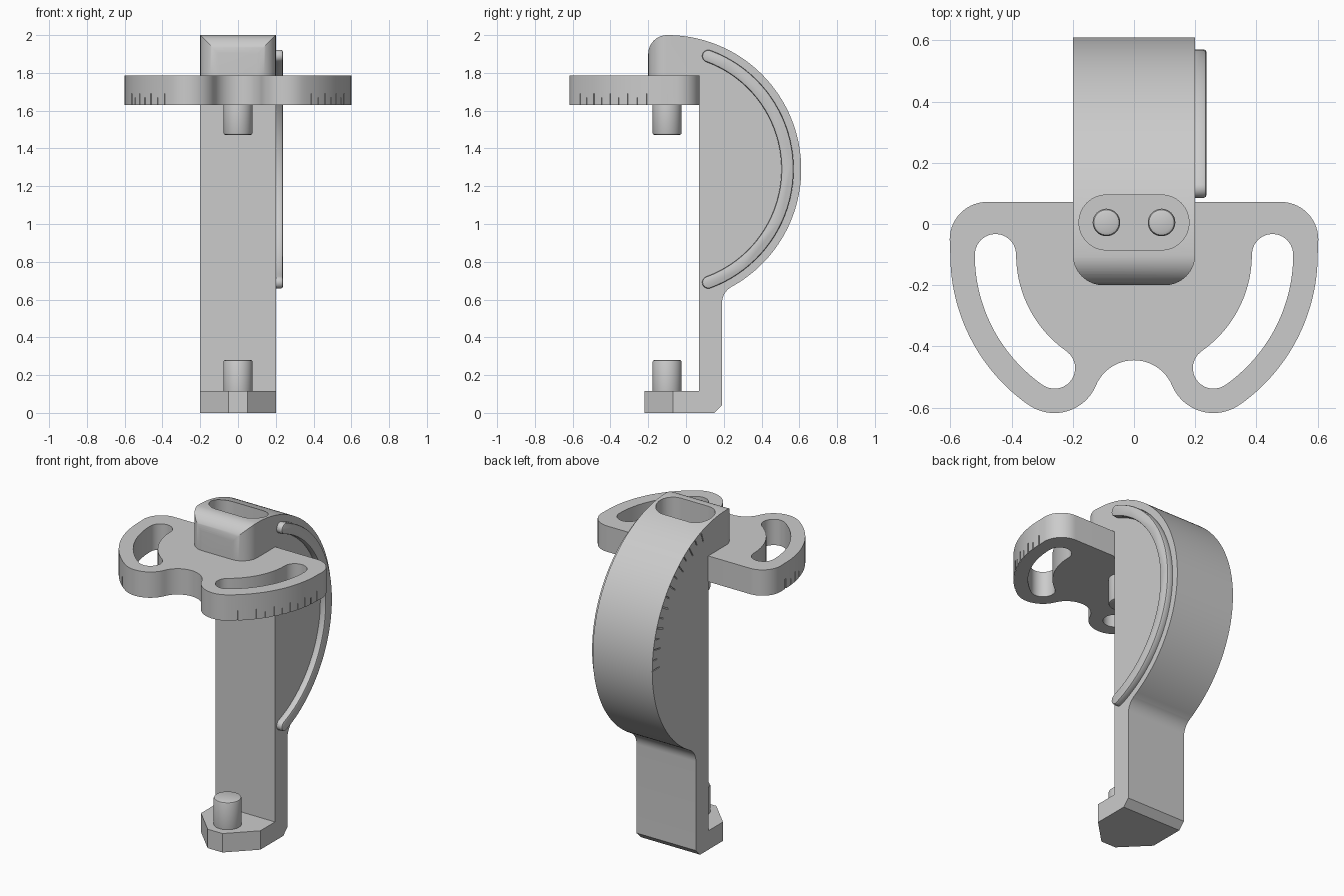
import bpy, bmesh
from math import sin, cos, radians

if "Cube" in bpy.data.objects:
    bpy.data.objects.remove(bpy.data.objects["Cube"])

def arc(cx, cy, r, a0, a1, n=16):
    return [(cx + r * cos(radians(a0 + (a1 - a0) * i / n)),
             cy + r * sin(radians(a0 + (a1 - a0) * i / n))) for i in range(n + 1)]

def prism(name, polys, axis, lo, hi, bevel=0.0):
    """Extrude 2D outlines: axis 'z' takes (x, y), axis 'x' takes (y, z)."""
    bm = bmesh.new()
    for pts in polys:
        place = (lambda p: (p[0], p[1], lo)) if axis == 'z' else (lambda p: (lo, p[0], p[1]))
        f = bm.faces.new([bm.verts.new(place(p)) for p in pts])
        new = bmesh.ops.extrude_face_region(bm, geom=[f])['geom']
        d = (0, 0, hi - lo) if axis == 'z' else (hi - lo, 0, 0)
        bmesh.ops.translate(bm, vec=d, verts=[v for v in new if isinstance(v, bmesh.types.BMVert)])
    bmesh.ops.recalc_face_normals(bm, faces=bm.faces[:])
    me = bpy.data.meshes.new(name)
    bm.to_mesh(me)
    bm.free()
    ob = bpy.data.objects.new(name, me)
    bpy.context.collection.objects.link(ob)
    if bevel:
        m = ob.modifiers.new("bevel", 'BEVEL')
        m.width, m.segments, m.limit_method, m.angle_limit = bevel, 2, 'ANGLE', radians(50)
        apply(ob, m)
    return ob

def apply(ob, mod):
    bpy.ops.object.select_all(action='DESELECT')
    bpy.context.view_layer.objects.active = ob
    ob.select_set(True)
    bpy.ops.object.modifier_apply(modifier=mod.name)

def boolean(ob, cutter, op='DIFFERENCE'):
    m = ob.modifiers.new("cut", 'BOOLEAN')
    m.operation, m.object, m.solver = op, cutter, 'EXACT'
    apply(ob, m)
    bpy.data.objects.remove(cutter, do_unlink=True)

def arc_slot(cx, cy, r, w, a0, a1, n=40):
    """Stadium bent along an arc, a0 < a1, half width w."""
    end = lambda a: (cx + r * cos(radians(a)), cy + r * sin(radians(a)))
    return (arc(cx, cy, r + w, a0, a1, n) + arc(*end(a1), w, a1, a1 + 180, 12)[1:]
            + arc(cx, cy, r - w, a1, a0, n)[1:] + arc(*end(a0), w, a0 + 180, a0 + 360, 12)[1:-1])

def tick(cx, cy, r0, r1, a, w=0.004):
    c, s = cos(radians(a)), sin(radians(a))
    return [(cx + r * c - o * s, cy + r * s + o * c)
            for r, o in ((r0, -w), (r1, -w), (r1, w), (r0, w))]

def pin(name, x, y, r, z0, z1, bevel):
    return prism(name, [arc(x, y, r, 0, 360, 40)[:-1]], 'z', z0, z1, bevel)

mirror = lambda pts: [(-x, y) for x, y in reversed(pts)]

# post with large round back and overhanging head
CY, CZ = -0.1, 1.29
profile = ([(0.07, 0), (0.15, 0), (0.19, 0.04)]
           + arc(0.29, 0.58, 0.1, 180, 118.8, 10)
           + arc(CY, CZ, 0.71, -61.2, 90, 72)
           + arc(-0.1, 1.9, 0.1, 90, 180, 14)[1:]
           + [(-0.2, 1.785), (0.07, 1.785)])
body = prism("post_body", [profile], 'x', -0.22, 0.22)
plan = arc(-0.1, -0.1, 0.1, 180, 270) + arc(0.1, -0.1, 0.1, 270, 360) + [(0.2, 0.8), (-0.2, 0.8)]
boolean(body, prism("plan_cutter", [plan], 'z', -0.2, 2.2), 'INTERSECT')

# stadium pocket in the head and scale marks on the left side
pocket = arc(0.09, 0.005, 0.09, -90, 90) + arc(-0.09, 0.005, 0.09, 90, 270)
boolean(body, prism("pocket_cutter", [pocket], 'z', 1.8, 2.2))
marks = [tick(CY, CZ, 0.64 if a % 10 == 0 else 0.665, 0.702, a, 0.003) for a in range(0, 71, 5)]
boolean(body, prism("mark_cutter", marks, 'x', -0.25, -0.195))

# curved rail on the right side
rail = prism("side_rail", [arc_slot(CY, CZ, 0.6375, 0.0325, -70, 70)], 'x', 0.19, 0.237, 0.009)

# winged dial plate
half = (arc(0, -0.58, 0.135, 90, 23, 12) + arc(0.26, -0.47, 0.1475, 203, 305, 20)[1:]
        + arc(0, -0.1, 0.6, -55, 0, 40)[1:] + arc(0.48, -0.05, 0.122, 0, 90, 14))
plate = prism("dial_plate", [half + mirror(half)[:-1]], 'z', 1.63, 1.787)
slot = arc_slot(0, -0.1, 0.4525, 0.0675, -55, 0)
boolean(plate, prism("slot_cutter", [slot, mirror(slot)], 'z', 1.5, 1.9))
for step, start, top in ((10, 0, 1.69), (10, 5, 1.67)):
    ticks = [tick(0, -0.1, 0.595, 0.65, -a) for a in range(start, 51, step)]
    boolean(plate, prism("rim_cutter", ticks + [mirror(t) for t in ticks], 'z', 1.6, top))

# foot with cut front corners
foot = prism("foot", [[(-0.2, 0.07), (-0.2, -0.07), (-0.05, -0.22),
                       (0.05, -0.22), (0.2, -0.07), (0.2, 0.07)]], 'z', 0, 0.115)

# pivot pins and pocket pegs
parts = [body, rail, plate, foot,
         pin("lower_pin", 0, -0.1, 0.077, 0.05, 0.28, 0.01),
         pin("upper_pin", 0, -0.1, 0.077, 1.472, 1.7, 0.01),
         pin("left_peg", -0.09, 0.005, 0.045, 1.75, 1.84, 0.013),
         pin("right_peg", 0.09, 0.005, 0.045, 1.75, 1.84, 0.013)]

bpy.ops.object.select_all(action='DESELECT')
for ob in parts:
    ob.select_set(True)
bpy.context.view_layer.objects.active = body
bpy.ops.object.shade_smooth_by_angle(angle=radians(30))
